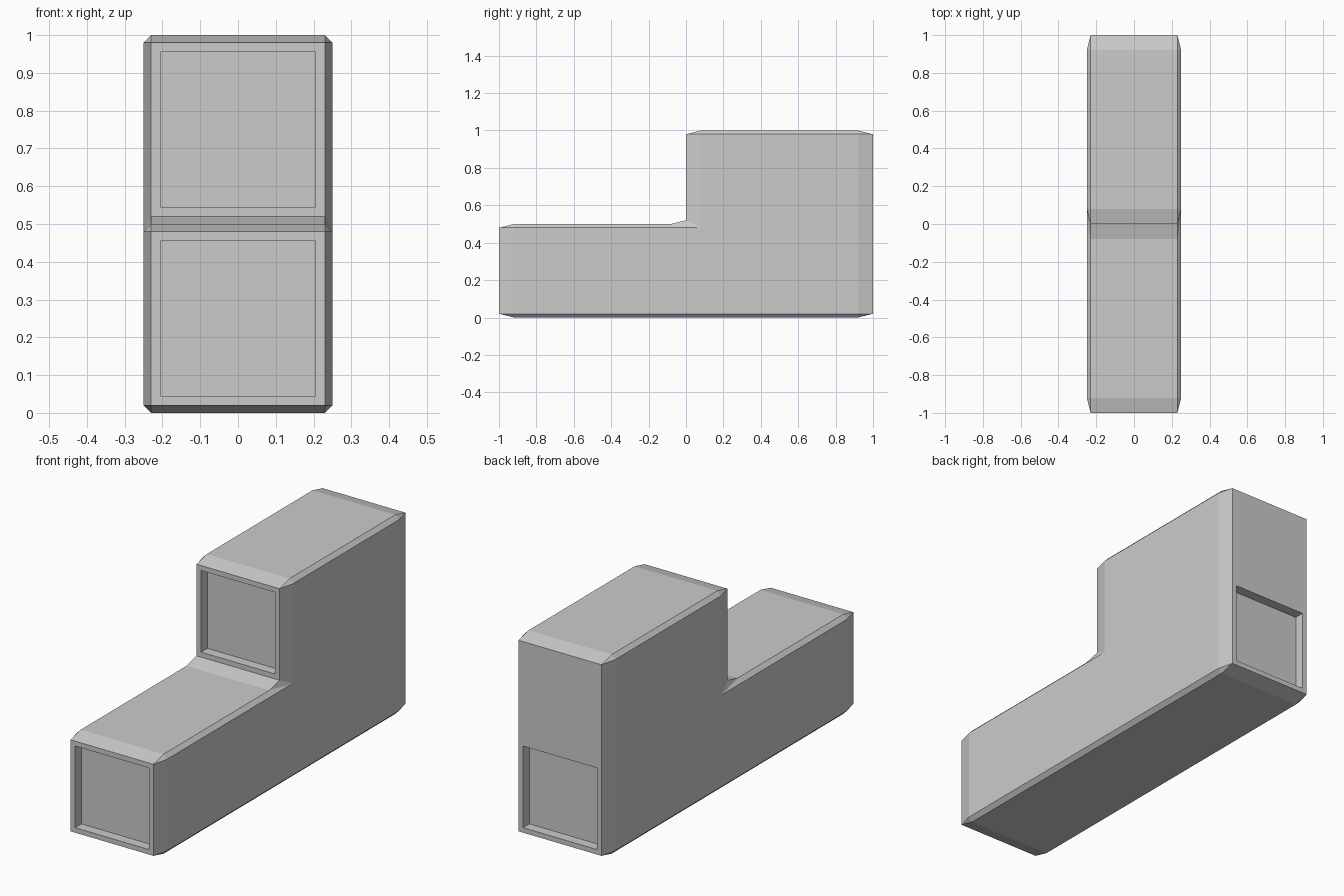
import bpy, bmesh

if "Cube" in bpy.data.objects:
    bpy.data.objects.remove(bpy.data.objects["Cube"])

# Profiles as (y, z): rim sits at the chamfer edge, flank is the flat side face
RIM = [(-.92, 0), (.92, 0), (1, .02), (1, .98), (.92, 1), (.08, 1),
       (0, .98), (0, .52), (-.08, .5), (-.92, .5), (-1, .48), (-1, .02)]
FLANK = [(-.92, .02), (.92, .02), (.92, .98), (.08, .98),
         (.08, .52), (.08, .48), (-.08, .48), (-.92, .48)]
LINK = [0, 1, 1, 2, 2, 3, 3, 4, 6, 7, 7, 0]   # rim corner -> flank corner

bm = bmesh.new()
rims = []
n = len(RIM)

# Both flanks with their chamfers
for side in (-1, 1):
    rim = [bm.verts.new((side * .23, y, z)) for y, z in RIM]
    flank = [bm.verts.new((side * .25, y, z)) for y, z in FLANK]
    rims.append(rim)
    bm.faces.new(flank)
    for i in range(n):
        j = (i + 1) % n
        a, b = flank[LINK[i]], flank[LINK[j]]
        if i == 7:   # inner step corner
            bm.faces.new((rim[7], rim[8], flank[5]))
            bm.faces.new((rim[8], flank[6], flank[5]))
            bm.faces.new((rim[7], flank[5], flank[4]))
        elif a is b:
            bm.faces.new((rim[i], rim[j], a))
        else:
            bm.faces.new((rim[i], rim[j], b, a))

# Faces spanning the width
spans = []
for i in range(n):
    j = (i + 1) % n
    spans.append(bm.faces.new((rims[0][i], rims[0][j], rims[1][j], rims[1][i])))
bmesh.ops.recalc_face_normals(bm, faces=bm.faces[:])

# Split the back so only its lower half gets a panel
back = spans[2]
bmesh.ops.bisect_plane(bm, geom=[back] + list(back.edges) + list(back.verts),
                       plane_co=(0, 0, .48), plane_no=(0, 0, 1))

# Recessed panels on the two front faces and the lower back
bm.normal_update()
panels = []
for f in bm.faces:
    c = f.calc_center_median()
    if abs(f.normal.y) > .99 and not (c.y > .9 and c.z > .5):
        panels.append(f)
bmesh.ops.inset_individual(bm, faces=panels, thickness=.025, use_even_offset=True)
bmesh.ops.inset_individual(bm, faces=panels, thickness=0, depth=-.05)

mesh = bpy.data.meshes.new("step_block")
bm.to_mesh(mesh)
bm.free()
bpy.context.collection.objects.link(bpy.data.objects.new("step_block", mesh))
